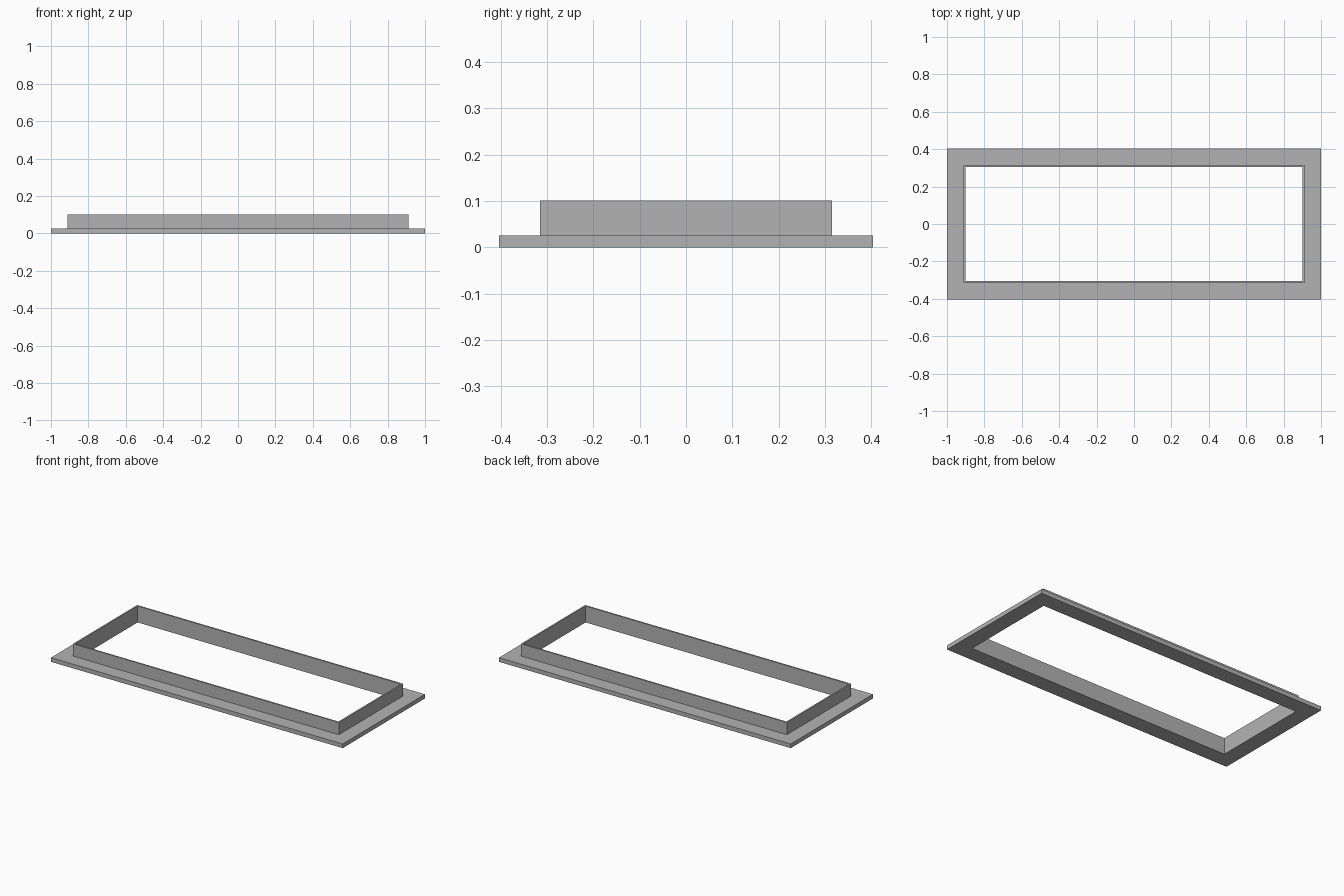
import bpy
import bmesh

cube = bpy.data.objects.get("Cube")
if cube:
    bpy.data.objects.remove(cube, do_unlink=True)

grey = bpy.data.materials.new("plain grey")
grey.use_nodes = True
colour = (0.45, 0.45, 0.45, 1)
grey.diffuse_color = colour
grey.node_tree.nodes["Principled BSDF"].inputs["Base Color"].default_value = colour

# Outer size, border widths and heights
HALF_X, HALF_Y = 1.0, 0.403
FLANGE, WALL = 0.088, 0.01
BASE_Z, TOP_Z = 0.026, 0.1015

# L-shaped section as (inset from the outer edge, height)
inner = FLANGE + WALL
section = [(0, 0), (0, BASE_Z), (FLANGE, BASE_Z),
           (FLANGE, TOP_Z), (inner, TOP_Z), (inner, 0)]

# Sweep the section round the rectangle with mitred corners
bm = bmesh.new()
corners = [(-1, -1), (1, -1), (1, 1), (-1, 1)]
rings = [[bm.verts.new((sx * (HALF_X - d), sy * (HALF_Y - d), z))
          for sx, sy in corners] for d, z in section]
for i, ring in enumerate(rings):
    following = rings[(i + 1) % len(rings)]
    for j in range(4):
        k = (j + 1) % 4
        bm.faces.new((ring[j], ring[k], following[k], following[j]))
bmesh.ops.recalc_face_normals(bm, faces=bm.faces)

mesh = bpy.data.meshes.new("flanged_frame")
bm.to_mesh(mesh)
bm.free()
mesh.materials.append(grey)
frame = bpy.data.objects.new("flanged_frame", mesh)
bpy.context.collection.objects.link(frame)
